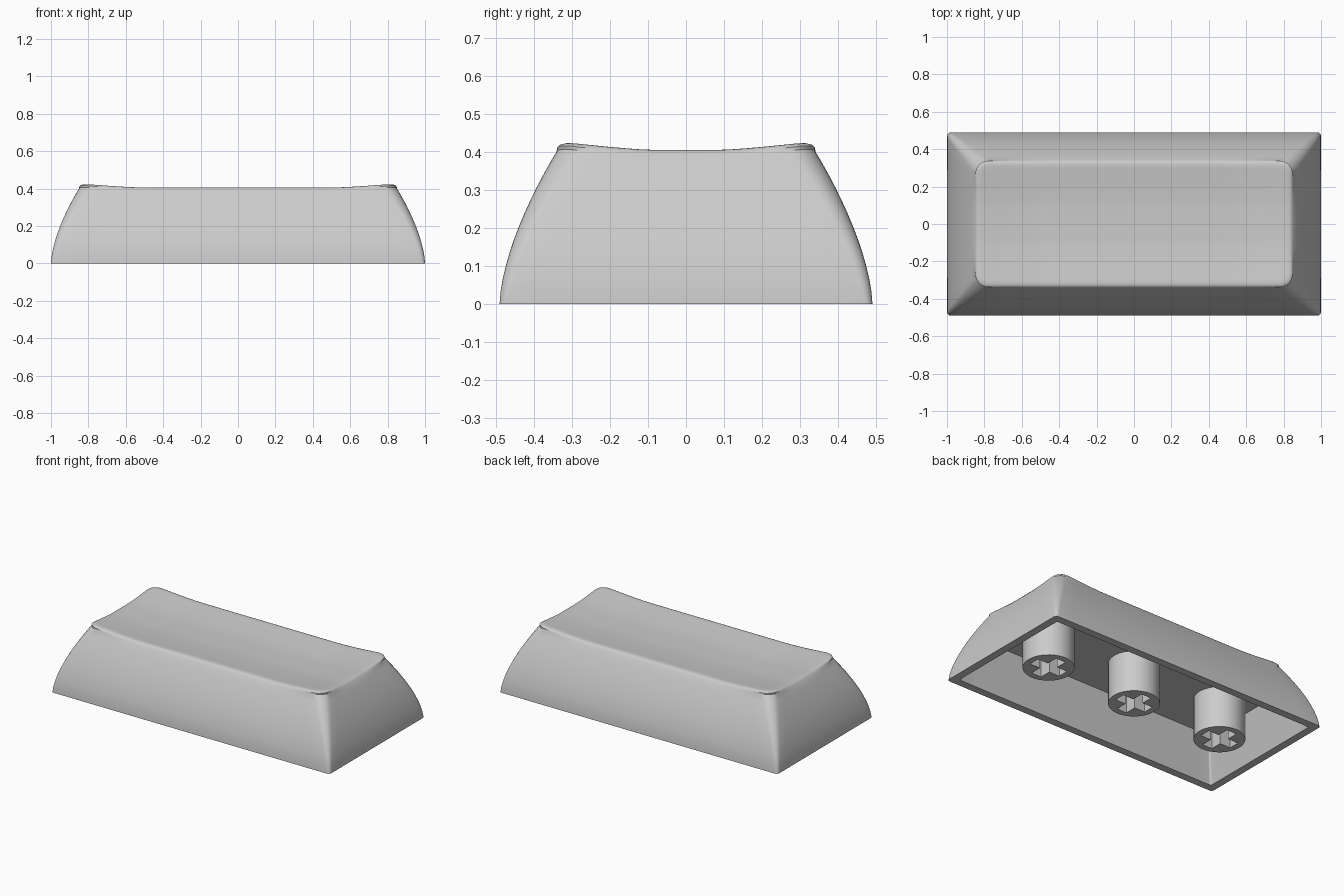
import bpy, bmesh, math
from mathutils import Vector

cube = bpy.data.objects.get("Cube")
if cube:
    bpy.data.objects.remove(cube, do_unlink=True)

HALF_X, HALF_Y = 1.0, 0.49
CEILING = 0.265

plastic = bpy.data.materials.new("grey plastic")
plastic.use_nodes = True
grey = (0.6, 0.6, 0.6, 1)
plastic.diffuse_color = grey
plastic.node_tree.nodes["Principled BSDF"].inputs["Base Color"].default_value = grey


def finish(bm, name):
    """Turn a bmesh into a shaded object."""
    bmesh.ops.recalc_face_normals(bm, faces=bm.faces[:])
    mesh = bpy.data.meshes.new(name)
    bm.to_mesh(mesh)
    bm.free()
    mesh.materials.append(plastic)
    obj = bpy.data.objects.new(name, mesh)
    bpy.context.collection.objects.link(obj)
    bpy.ops.object.select_all(action="DESELECT")
    obj.select_set(True)
    bpy.context.view_layer.objects.active = obj
    bpy.ops.object.shade_smooth_by_angle(angle=math.radians(32))
    return obj


def rounded_rect(hx, hy, r, arc=6, long_cuts=20, short_cuts=12):
    """Rounded rectangle outline with evenly divided straight edges."""
    corners = []
    for k, (sx, sy) in enumerate([(1, 1), (-1, 1), (-1, -1), (1, -1)]):
        centre = Vector((sx * (hx - r), sy * (hy - r)))
        corners.append([centre + r * Vector((math.cos(a), math.sin(a)))
                        for a in [(k + i / arc) * math.pi / 2 for i in range(arc + 1)]])
    pts = []
    for k in range(4):
        pts += corners[k]
        a, b = corners[k][-1], corners[(k + 1) % 4][0]
        cuts = long_cuts if k % 2 == 0 else short_cuts
        pts += [a.lerp(b, i / cuts) for i in range(1, cuts)]
    return pts


def bridge(bm, a, b):
    for i in range(len(a)):
        j = (i + 1) % len(a)
        bm.faces.new((a[i], a[j], b[j], b[i]))


def rise(v, start, end):
    return 0.02 * min(1, max(0, (abs(v) - start) / (end - start))) ** 1.4


def top_height(p):
    """Dished top: flat in the middle, highest at the corners."""
    return 0.385 + rise(p.x, 0.5, 0.82) + rise(p.y, 0.08, 0.31)


def wall_inset(z):
    return 0.15 * (z / 0.4) ** 1.6


def outline(z, extra=0.0):
    inset = wall_inset(z) + extra
    return rounded_rect(HALF_X - inset, HALF_Y - inset, 0.02 + 0.12 * z)


# Cap: curved walls, soft rim, dished top and hollow underside
bm = bmesh.new()
rings = []


def add_ring(points, height):
    rings.append([bm.verts.new((p.x, p.y, height(p))) for p in points])


for half, corner, z in ((0.065, 0.012, CEILING), (0.05, 0.012, 0)):
    inset = half + wall_inset(z) * 0.9
    add_ring(rounded_rect(HALF_X - inset, HALF_Y - inset, corner), lambda p: z)
bm.faces.new(rings[0])

STEPS = 12
DROP = 0.018
for i in range(STEPS + 1):
    t = i / STEPS
    pts = []
    for p in outline(0.4 * t):
        # Lower parts of the rim stand slightly further out
        z = t * (top_height(p) - DROP)
        shift = wall_inset(0.4 * t) - wall_inset(z)
        pts.append(Vector((p.x * (1 + shift / HALF_X), p.y * (1 + shift / HALF_Y))))
    add_ring(pts, lambda p: t * (top_height(p) - DROP))

rim = outline(0.4)
for extra, drop in ((0.002, 0.009), (0.008, 0.003), (0.017, 0.0005), (0.03, 0)):
    add_ring(outline(0.4, extra), lambda p: top_height(p) - drop)
edge = outline(0.4, 0.03)
flat = rounded_rect(0.5, 0.08, 0.01)
for i in range(1, 13):
    add_ring([a.lerp(b, i / 12) for a, b in zip(edge, flat)], top_height)
for a, b in zip(rings, rings[1:]):
    bridge(bm, a, b)
bm.faces.new(rings[-1])
finish(bm, "key_cap")


# Stems: round posts with a cross-shaped socket
def make_stem(name, x):
    bm = bmesh.new()
    radius, arm, slot, depth, sides = 0.15, 0.11, 0.035, 0.2, 40
    circle = [(radius * math.cos(2 * math.pi * i / sides),
               radius * math.sin(2 * math.pi * i / sides)) for i in range(sides)]
    cross = []
    for k in range(4):
        c, s = round(math.cos(k * math.pi / 2)), round(math.sin(k * math.pi / 2))
        for u, v in ((arm, -slot), (arm, slot), (slot, slot)):
            cross.append((u * c - v * s, u * s + v * c))
    border = []
    for loop, height in ((circle, CEILING + 0.02), (cross, depth)):
        low = [bm.verts.new((x + p[0], p[1], 0)) for p in loop]
        high = [bm.verts.new((x + p[0], p[1], height)) for p in loop]
        bridge(bm, low, high)
        bm.faces.new(high)
        border += [bm.edges.get((low[i - 1], low[i])) for i in range(len(low))]
    bmesh.ops.triangle_fill(bm, edges=border, use_beauty=True, normal=(0, 0, -1))
    finish(bm, name)


for name, x in (("left_stem", 0.645), ("centre_stem", 0), ("right_stem", -0.645)):
    make_stem(name, x)
